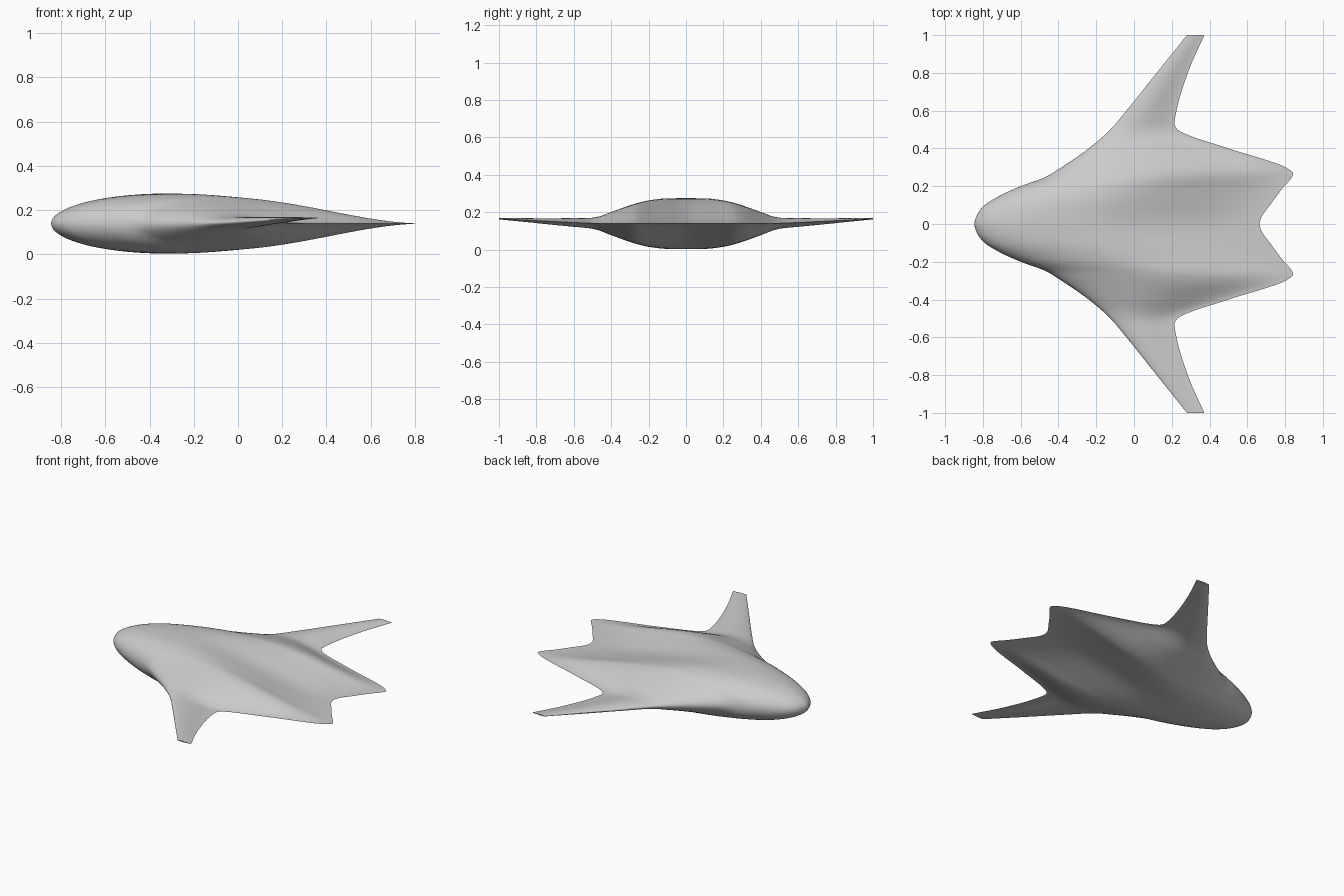
import bpy, bmesh, math

cube = bpy.data.objects.get("Cube")
if cube:
    bpy.data.objects.remove(cube, do_unlink=True)

# Planform and thickness as (distance from centreline, value)
LEADING = [(0, -.845), (.05, -.83), (.1, -.79), (.15, -.71), (.2, -.6), (.25, -.465),
           (.28, -.415), (.4, -.24), (.5, -.125), (.6, -.04), (.8, .12), (1, .28)]
TRAILING = [(0, .665), (.03, .672), (.1, .72), (.2, .795), (.24, .83), (.265, .843), (.29, .82),
            (.4, .5), (.48, .265), (.505, .225), (.53, .215), (.6, .225), (.8, .285), (1, .372)]
HALF_THICK = [(0, .136), (.1, .135), (.2, .124), (.26, .11), (.4, .062),
              (.47, .036), (.52, .027), (.6, .023), (1, .003)]
MID_HEIGHT = [(0, .139), (.4, .139), (.5, .141), (.6, .145), (1, .165)]
PEAK = .35      # chord fraction of greatest thickness
CHORD_STEPS = 40
SPAN_STEPS = 80


def curve(points, y):
    """Monotone cubic through the points."""
    n = len(points)
    slope = [(b[1] - a[1]) / (b[0] - a[0]) for a, b in zip(points, points[1:])]
    tangent = [0.0] + [2 * p * q / (p + q) if p * q > 0 else 0.0
                       for p, q in zip(slope, slope[1:])] + [slope[-1]]
    i = next((k for k in range(n - 1) if y <= points[k + 1][0]), n - 2)
    (y0, v0), (y1, v1) = points[i], points[i + 1]
    h = y1 - y0
    t = (y - y0) / h
    bump = t * t * (3 - 2 * t)
    return (v0 + (v1 - v0) * bump + h * tangent[i] * t * (1 - t) ** 2
            - h * tangent[i + 1] * t * t * (1 - t))


def thickness(t):
    """Elliptical nose followed by a cusped tail."""
    if t < PEAK:
        return math.sqrt(max(0, 1 - (1 - t / PEAK) ** 2))
    s = (t - PEAK) / (1 - PEAK)
    return 1 - s * s * (3 - 2 * s)


def section(y):
    """Closed wing section: trailing edge, over the top, nose, underside."""
    d = abs(y)
    front, back = curve(LEADING, d), curve(TRAILING, d)
    half, mid = curve(HALF_THICK, d), curve(MID_HEIGHT, d)
    ring = []
    for k in range(2 * CHORD_STEPS):
        angle = math.pi * k / CHORD_STEPS
        t = (1 + math.cos(angle)) / 2
        side = 1 if k <= CHORD_STEPS else -1
        ring.append((front + (back - front) * t, y, mid + side * half * thickness(t)))
    return ring


# Blended body and wings, lofted tip to tip
bm = bmesh.new()
rings = [[bm.verts.new(p) for p in section(j / SPAN_STEPS)]
         for j in range(-SPAN_STEPS, SPAN_STEPS + 1)]
for a, b in zip(rings, rings[1:]):
    for k in range(len(a)):
        m = (k + 1) % len(a)
        bm.faces.new((a[k], a[m], b[m], b[k]))
bm.faces.new(rings[0])
bm.faces.new(rings[-1])
bmesh.ops.recalc_face_normals(bm, faces=bm.faces)
mesh = bpy.data.meshes.new("blended_wing_body")
bm.to_mesh(mesh)
bm.free()
body = bpy.data.objects.new("blended_wing_body", mesh)
bpy.context.collection.objects.link(body)

# Plain grey skin
grey = bpy.data.materials.new("light_grey")
grey.use_nodes = True
color = (.6, .6, .6, 1)
grey.diffuse_color = color
grey.node_tree.nodes["Principled BSDF"].inputs["Base Color"].default_value = color
mesh.materials.append(grey)

# Smooth skin with crisp trailing edges and tips
bpy.ops.object.select_all(action="DESELECT")
body.select_set(True)
bpy.context.view_layer.objects.active = body
bpy.ops.object.shade_smooth_by_angle(angle=math.radians(40))
